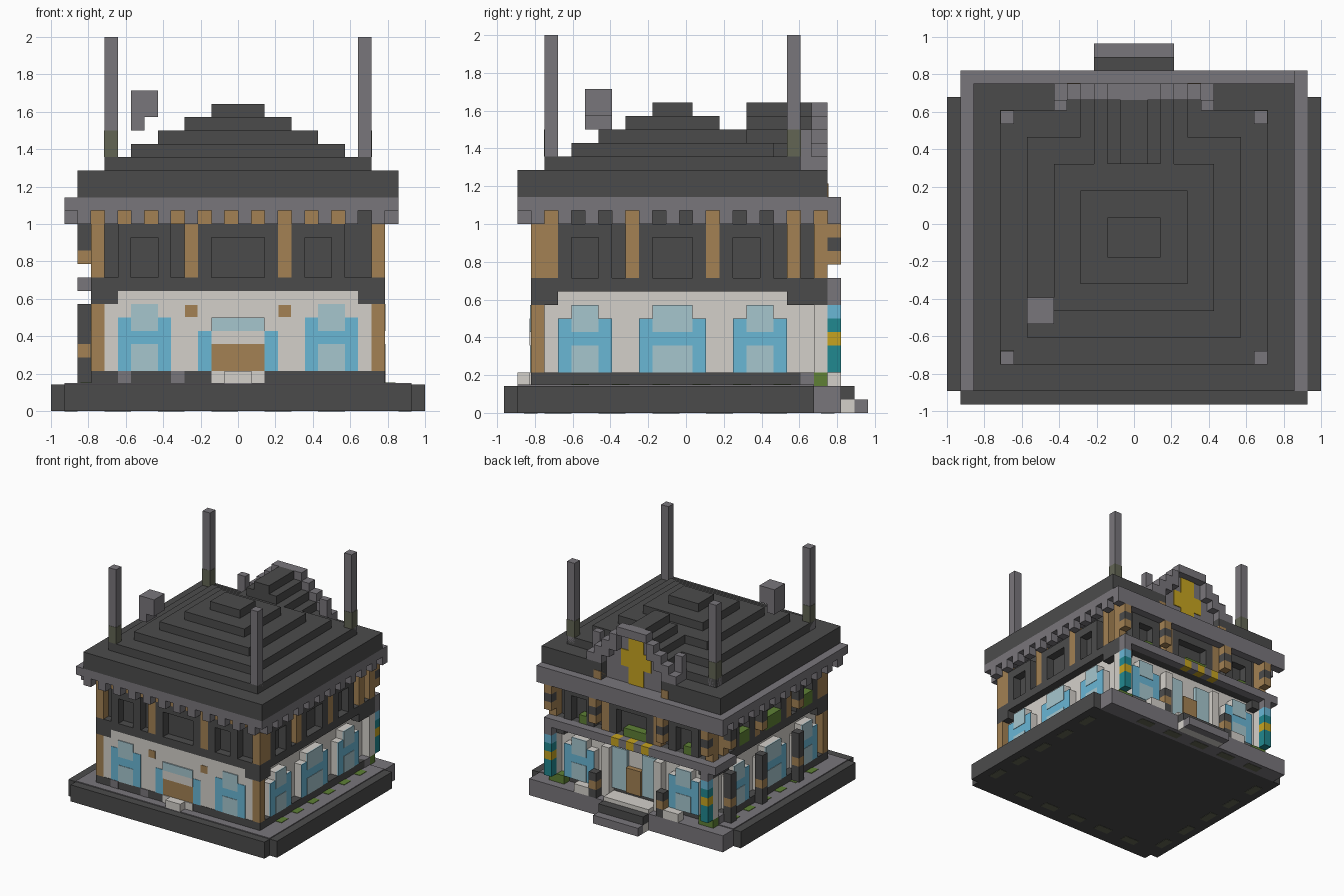
import bpy
import bmesh
from mathutils import Matrix, Vector

if "Cube" in bpy.data.objects:
    bpy.data.objects.remove(bpy.data.objects["Cube"], do_unlink=True)

UNIT = 1 / 14   # edge of one building block
THIN = 0.1      # thickness of painted plates, in blocks
BOTH = (-1, 1)  # mirrored sides


def make_material(name, hex_code):
    linear = []
    for start in (0, 2, 4):
        value = int(hex_code[start:start + 2], 16) / 255
        linear.append(((value + 0.055) / 1.055) ** 2.4 if value > 0.04 else value / 12.92)
    material = bpy.data.materials.new(name)
    material.use_nodes = True
    color = (*linear, 1)
    material.diffuse_color = color
    material.node_tree.nodes["Principled BSDF"].inputs["Base Color"].default_value = color
    return material


DARK = make_material("dark slate", "4b4b4b")
STONE = make_material("grey stone", "79767b")
WOOD = make_material("tan wood", "a38153")
PLASTER = make_material("pale plaster", "d4d0ca")
GLASS = make_material("blue glass", "6ab7d5")
PALE = make_material("pale glass", "a6c6ce")
TEAL = make_material("teal", "218890")
GOLD = make_material("gold", "c6a420")
LEAF = make_material("leaf green", "5e8035")
MOSS = make_material("mossy stone", "626554")


def part(name, material, boxes):
    """Join boxes (x0, x1, y0, y1, z0, z1), in blocks, into one object."""
    bm = bmesh.new()
    for box in boxes:
        low, high = Vector(box[0::2]), Vector(box[1::2])
        middle = (low + high) / 2 - Vector((0, 0.5, 0))
        size = high - low
        matrix = Matrix.Translation(middle * UNIT) @ Matrix.Diagonal((*(size * UNIT), 1))
        bmesh.ops.create_cube(bm, size=1, matrix=matrix)
    mesh = bpy.data.meshes.new(name)
    bm.to_mesh(mesh)
    bm.free()
    mesh.materials.append(material)
    obj = bpy.data.objects.new(name, mesh)
    bpy.context.collection.objects.link(obj)


def on(side, u0, u1, d0, d1, z0, z1):
    """Box on a facade: u runs along it, d points outward."""
    if side == "front":
        return (u0, u1, -d1, -d0, z0, z1)
    if side == "back":
        return (u0, u1, d0, d1, z0, z1)
    if side == "right":
        return (d0, d1, u0, u1, z0, z1)
    return (-d1, -d0, u0, u1, z0, z1)


def pair(side, centre, half, d0, d1, z0, z1):
    """Two mirrored boxes on a facade."""
    return [on(side, s * centre - half, s * centre + half, d0, d1, z0, z1) for s in BOTH]


# Ground slab, pavement and steps
part("base", DARK, [(-14, 14, -12, 10, 0, 2), (-13, 13, -13, 10, 0, 2), (-3, 3, 12, 13, 1, 2)])
part("step_core", PLASTER, [(-3, 3, 12, 13, 0, 1)])
part("back_pavement", STONE, [(-13, 13, 10, 12, 0, 2), (-3, 3, 13, 14, 0, 1)])
part("pavement", STONE, [(s * 12 - 1, s * 12 + 1, -12, 10, 2, 2 + THIN) for s in BOTH]
     + [(-11, 11, -12, -11, 2, 2 + THIN)])
part("front_step", PLASTER, [on("front", -1, 1, 11, 12, 2, 3), on("front", -2, 2, 10, 11 + THIN, 2, 3)])
part("back_landing", PLASTER, [(-3, 3, 10, 12, 2, 2.5)])
part("plinth", DARK, [(-11, 11, -11, 10, 2, 3)])
part("plinth_stones", STONE, [on("front", x, x + 1, 10, 11 + THIN / 2, 2, 3) for x in (-9, -5)]
     + [on(side, 9, 10, 10, 11 + THIN / 2, 2, 3) for side in ("right", "left")])
part("underside_moss", MOSS, [(s * 12.5 - 0.5, s * 12.5 + 0.5, y, y + 2, -THIN / 3, 0.02)
                              for s in BOTH for y in range(-10, 9, 4)]
     + [(x, x + 2, s * 11 - 0.5, s * 11 + 0.5, -THIN / 3, 0.02)
        for s in BOTH for x in range(-10, 9, 4)])
part("ground_plants", LEAF, [(s * 11.4 - 0.4, s * 11.4 + 0.4, y, y + 1.3, 2, 2 + THIN * 1.5)
                             for s in BOTH for y in range(-8, 8, 3)])

# Storeys
part("lower_walls", PLASTER, [(-10, 10, -10, 10, 3, 9), on("front", -10, 10, 10, 10.95, 3, 9)]
     + pair("back", 10.5, 0.5, 10, 11, 3, 8))
part("upper_walls", DARK, [(-10, 10, -10, 10, 9, 15)])
part("floor_band", DARK, [(-11, 11, -11, 11, 9, 10)]
     + pair("front", 10, 1, 9, 11, 8, 9) + pair("back", 10, 1, 8, 11, 8, 9))

# Bay windows, upper window frames and posts for each facade
BAYS = {"front": [(-9, -5), (5, 9)], "back": [(-9, -5), (5, 9)],
        "right": [(-9, -5), (-3, 2), (4, 8)], "left": [(-9, -5), (-3, 2), (4, 8)]}
FRAMES = {"front": [(-9, -5), (-3, 3), (4, 8)], "back": [(-9, -5), (-3, 3), (5, 9)],
          "right": [(-9, -5), (-3, 2), (3, 7)], "left": [(-9, -5), (-3, 2), (3, 7)]}
POSTS = {"front": (-4, 3), "back": (-4, 3), "right": (-4, 2, 8), "left": (-4, 2, 8)}

for side in BAYS:
    bay, blue, pale, frame = [], [], [], []
    for a, b in BAYS[side]:
        bay += [on(side, a, b, 10, 10.9, 3, 7), on(side, a + 1, b - 1, 10, 10.9, 7, 8)]
        blue.append(on(side, a, b, 10.9, 11, 3, 7))
        pale += [on(side, a + 1, b - 1, 10.9, 11 + THIN / 2, 3, 5),
                 on(side, a + 1, b - 1, 10.9, 11 + THIN / 2, 6, 8)]
    for a, b in FRAMES[side]:
        frame += [on(side, a, a + 1, 10, 11, 10, 14), on(side, b - 1, b, 10, 11, 10, 14),
                  on(side, a, b, 10, 11, 13, 14)]
    part(side + "_bays", PLASTER, bay)
    part(side + "_glass", GLASS, blue)
    part(side + "_pale_panes", PALE, pale)
    part(side + "_upper_frames", DARK, frame)
    part(side + "_posts", WOOD, [on(side, u, u + 1, 10, 11, 10, 15) for u in POSTS[side]])

part("corner_posts", WOOD, pair("front", 10.5, 0.5, 10, 11, 3, 8) + pair("front", 10.5, 0.5, 9, 11, 10, 15)
     + pair("back", 10.5, 0.5, 10, 11, 10, 15))
part("front_beam", WOOD, [(-10, 9, -11, -10, 14, 15)])

# Front entrance, flush with the wall
part("front_door", WOOD, [on("front", -2, 2, 10, 11, 3, 5)])
part("door_side_glass", GLASS, pair("front", 2.5, 0.5, 10, 11, 3, 6))
part("door_lintel", PLASTER, [on("front", -2, 2, 10, 11 + THIN, 5, 6)])
part("door_transom", PALE, [on("front", -2, 2, 10, 11 + THIN, 6, 7)])
part("front_lamps", WOOD, pair("front", 3.5, 0.45, 10, 11, 7.05, 7.95))

# Eaves with dentils
part("eaves", STONE, [(-13, 12, -12, 12, 15, 16)])
part("dentils", STONE, [on("front", u, u + 1, 11, 12, 14, 15) for u in range(-12, 12, 2)]
     + [on("right", u, u + 1, 11, 12, 14, 15) for u in range(-11, 12, 2)]
     + [on("left", u, u + 1, 11, 13, 14, 15) for u in range(-11, 12, 2)]
     + [(-13, 12, 11, 12, 14, 15)])
part("eave_brackets", WOOD, pair("back", 4.5, 0.5, 10, 11 + THIN / 2, 16, 17))

# Stepped roof, notched at the back for the recessed gable
part("roof_slab", DARK, [(-12, 12, -12, 9.8, 16, 18)] + pair("back", 8, 4, 9.8, 11, 16, 18))
part("roof_steps", DARK, [(-h, h, -h, h - 1, 18, 24 - h / 2) for h in range(2, 11, 2)])
part("gable_roof", DARK, [(-h, h, 5, 9.8, 17, 24 - h) for h in range(1, 7)])
part("gable_face", STONE, [(-4, 4, 9.8, 10, 16, 20)] + [(-h, h, 9.8, 10, 18, 24 - h) for h in (1, 2, 3)])
gable_frame = []
for h in range(1, 7):
    top = min(25 - h, 23)
    thickness = 1 if h < 3 else 2
    gable_frame += pair("back", h - 0.5, 0.5, 9.8, 11, max(top - thickness, 18), top)
part("gable_frame", STONE, gable_frame)
part("gable_emblem", GOLD, [(-1, 1, 10, 10 + THIN, 16, 22), (-2, 2, 10, 10 + THIN, 18, 20)])
part("gable_turrets", STONE, pair("back", 5.5, 0.5, 9, 9.8, 18, 21))
part("chimney", STONE, [(-8, -6, -7, -5, 22, 24), (-8, -7, -7, -5, 21, 22)])

# Corner masts, all but one with a mossy collar
MASTS = [(-10, -10), (-10, 8), (9, 8), (9, -10)]
part("masts", STONE, [(x, x + 1, y, y + 1, 18, 28) for x, y in MASTS])
part("mast_moss", MOSS, [(x - 0.03, x + 1.03, y - 0.03, y + 1.03, 19, 21) for x, y in MASTS[:3]])

# Back facade: ledge, striped awning, doorway and corner columns
part("back_ledge", STONE, pair("back", 7, 4, 11, 12, 9, 10) + pair("back", 10.5, 0.5, 11, 12, 8, 9))
for offset, material, name in ((0, GOLD, "gold"), (1, STONE, "stone")):
    part("awning_" + name, material, [(x, x + 1, 11, 12, 9, 10) for x in range(offset - 3, 3, 2)])
part("back_door", WOOD, [(-1, 1, 10, 10.6, 3, 6)])
part("back_door_glass", PALE, pair("back", 2, 1, 10, 10.4, 3, 8))
part("back_porch_columns", PLASTER, pair("back", 3.5, 0.5, 10, 11, 2, 8) + pair("back", 6, 1, 11, 12, 2, 3))
for name, material, low, high in (("teal", TEAL, 3, 5), ("gold", GOLD, 5, 6),
                                  ("upper_teal", TEAL, 6, 7), ("glass", GLASS, 7, 8)):
    part("corner_column_" + name, material, pair("back", 10.5, 0.5, 11, 12, low, high))
for name, material, low, high in (("low", WOOD, 11, 12), ("middle", DARK, 12, 13), ("top", WOOD, 13, 14)):
    part("back_lantern_" + name, material,
         [(x, x + 1, 11, 12, low, high) for x in (-11, -5, 4, 10)])
part("back_planters", LEAF, [on("back", a + 1, b - 2, 10, 11, 10, 11) for a, b in FRAMES["back"]]
     + pair("back", 5, 1, 10, 11, 2, 3) + pair("back", 10, 1, 10, 11, 2, 3))
part("back_bollards", DARK, pair("back", 4.5, 0.5, 11, 12, 2, 3) + pair("back", 4.5, 0.5, 11, 12, 4, 5))
part("back_bollard_lamps", WOOD, pair("back", 4.5, 0.5, 11, 12, 3, 4))

# Left facade: short ledge, lamp posts and planters
part("left_ledge", STONE, [on("left", 8, 12, 11, 12, 9, 10)])
LAMPS = (-5, 2, 8)
part("left_lamp_posts", DARK, [on("left", y, y + 1, 11, 12, low, high)
                               for y in LAMPS for low, high in ((2, 4), (5, 8), (12, 14))])
part("left_lamps", WOOD, [on("left", y, y + 1, 11, 12, low, low + 1) for y in LAMPS for low in (4, 11)])
part("left_planters", LEAF, [on("left", a + 1, b - 1, 10, 11, 10, 11.5) for a, b in FRAMES["left"]])
